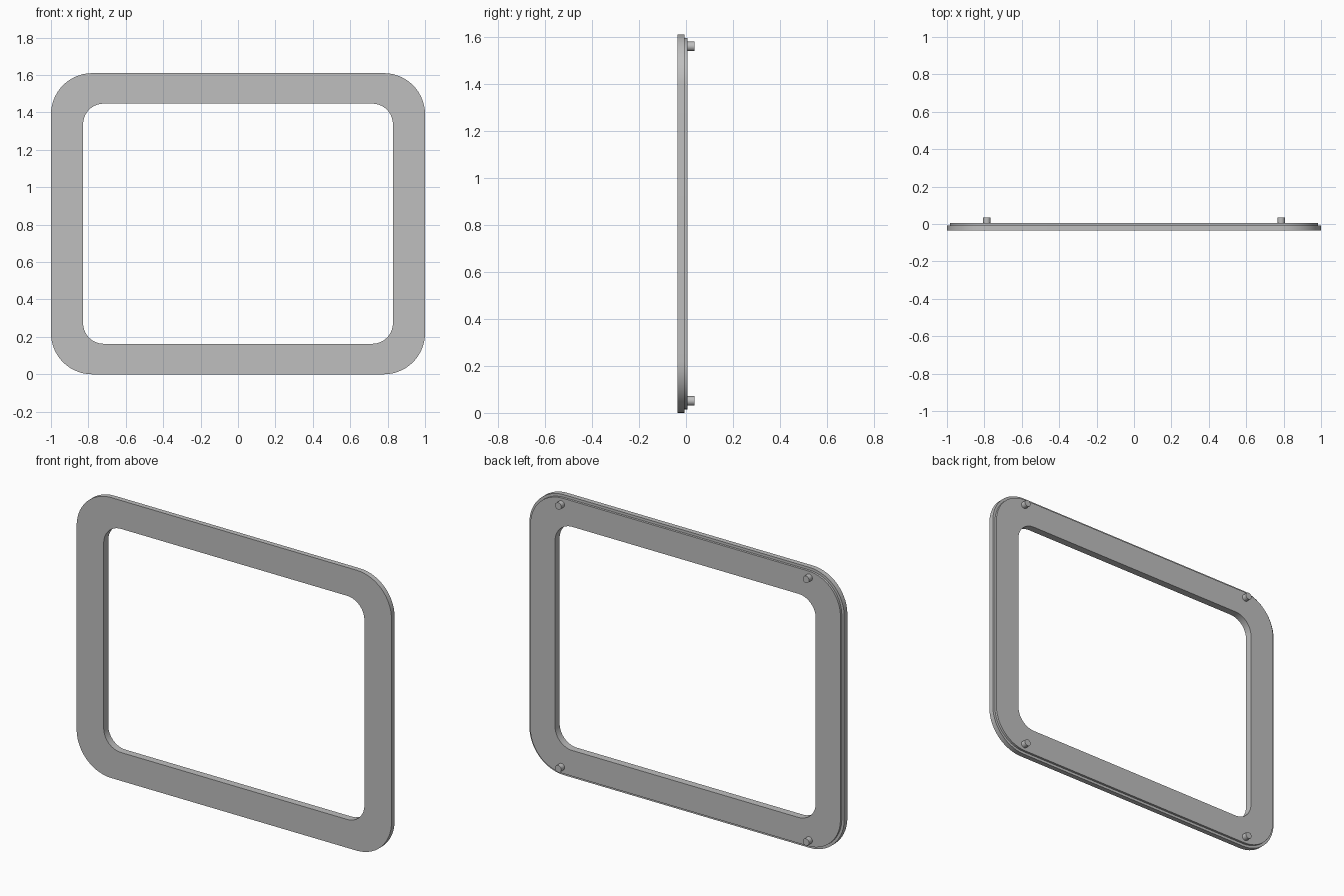
import bpy, bmesh, math

if "Cube" in bpy.data.objects:
    bpy.data.objects.remove(bpy.data.objects["Cube"])

HEIGHT, MID = 1.61, 0.805
SEGS = 14

grey = bpy.data.materials.new("plain_grey")
grey.diffuse_color = (0.52, 0.52, 0.52, 1)
grey.use_nodes = True
grey.node_tree.nodes["Principled BSDF"].inputs["Base Color"].default_value = grey.diffuse_color


def rounded_loop(bm, hw, hh, r, y):
    """Ring of vertices around a rounded rectangle in the XZ plane."""
    verts = []
    for k, (sx, sz) in enumerate([(1, 1), (-1, 1), (-1, -1), (1, -1)]):
        for i in range(SEGS + 1):
            a = math.pi / 2 * (k + i / SEGS)
            verts.append(bm.verts.new((sx * (hw - r) + r * math.cos(a), y,
                                       MID + sz * (hh - r) + r * math.sin(a))))
    return verts


def finish(obj):
    obj.data.materials.append(grey)
    bpy.ops.object.select_all(action='DESELECT')
    obj.select_set(True)
    bpy.context.view_layer.objects.active = obj
    bpy.ops.object.shade_smooth_by_angle(angle=math.radians(30))


# Frame: front plate with a stepped-in back, swept round the opening
section = [  # half width, half height, corner radius, y
    (1.0, MID, 0.22, -0.036),
    (1.0, MID, 0.22, -0.007),
    (0.985, MID - 0.015, 0.205, -0.007),
    (0.985, MID - 0.015, 0.205, 0.006),
    (0.828, 0.642, 0.11, 0.006),
    (0.828, 0.642, 0.11, -0.036),
]
bm = bmesh.new()
loops = [rounded_loop(bm, *s) for s in section]
n = len(loops[0])
for a, b in zip(loops, loops[1:] + loops[:1]):
    for i in range(n):
        j = (i + 1) % n
        bm.faces.new((a[i], a[j], b[j], b[i]))
bmesh.ops.recalc_face_normals(bm, faces=bm.faces)
mesh = bpy.data.meshes.new("frame")
bm.to_mesh(mesh)
bm.free()
frame = bpy.data.objects.new("frame", mesh)
bpy.context.collection.objects.link(frame)
finish(frame)

# Four mounting pins on the back
for sx, side in ((-1, "left"), (1, "right")):
    for sz, level in ((-1, "lower"), (1, "upper")):
        bpy.ops.mesh.primitive_cylinder_add(
            vertices=24, radius=0.02, depth=0.032,
            location=(sx * 0.787, 0.02, MID + sz * 0.754),
            rotation=(math.pi / 2, 0, 0))
        pin = bpy.context.object
        pin.name = f"{level}_{side}_pin"
        finish(pin)
